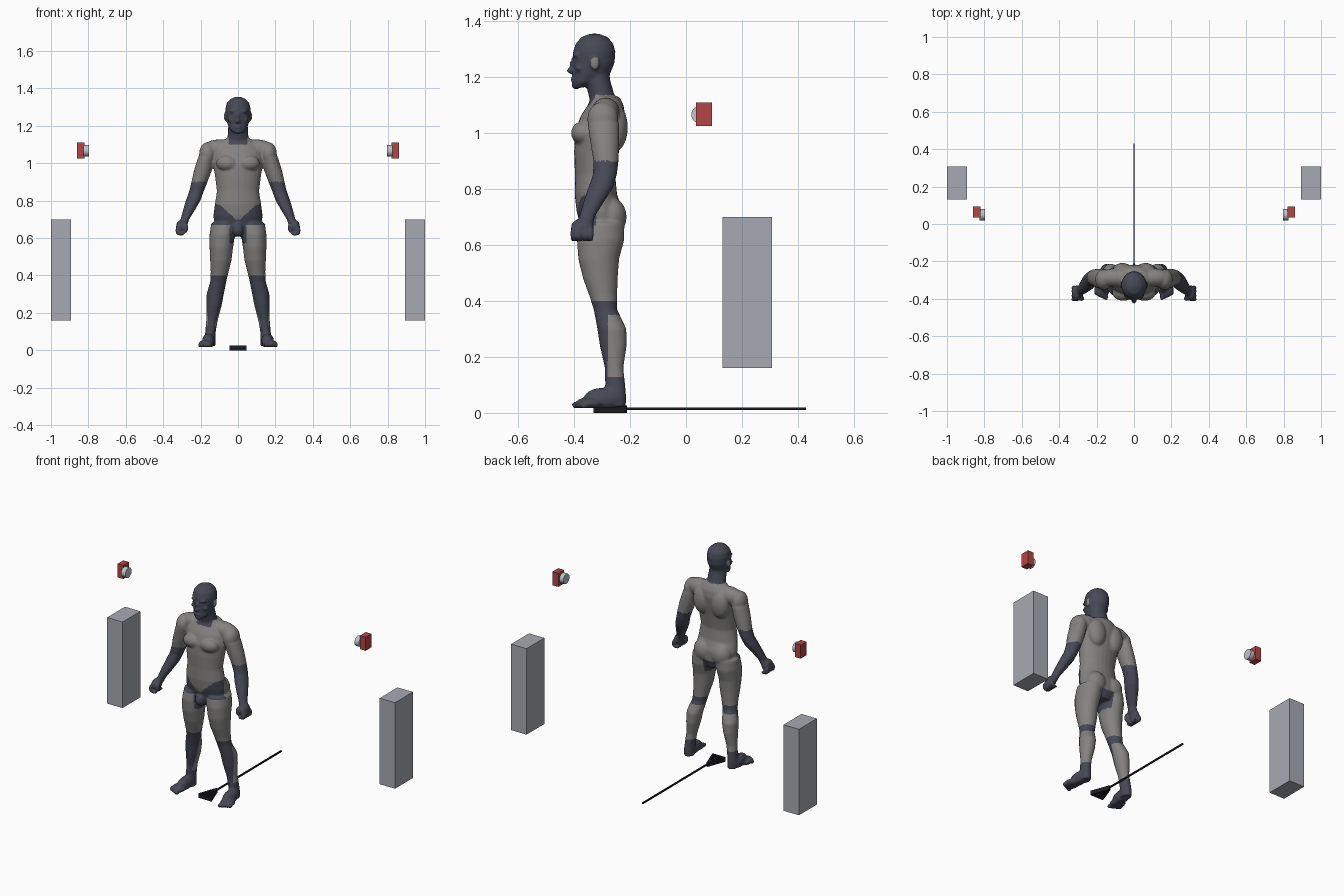
import bpy, bmesh
from math import pi, cos, sin
from mathutils import Vector, Matrix

cube = bpy.data.objects.get("Cube")
if cube:
    bpy.data.objects.remove(cube, do_unlink=True)


def material(name, r, g, b):
    m = bpy.data.materials.new(name)
    m.use_nodes = True
    m.diffuse_color = (r, g, b, 1)
    m.node_tree.nodes["Principled BSDF"].inputs["Base Color"].default_value = (r, g, b, 1)
    return m


skin = material("warm grey", .23, .225, .22)
dark = material("dark slate", .06, .067, .09)
pale = material("pale grey", .38, .41, .45)
red = material("red", .46, .06, .06)
glass = material("lens grey", .52, .56, .6)
black = material("black", .012, .012, .016)


def make_object(name, bm, *mats):
    mesh = bpy.data.meshes.new(name)
    bmesh.ops.recalc_face_normals(bm, faces=bm.faces)
    bm.to_mesh(mesh)
    bm.free()
    for m in mats:
        mesh.materials.append(m)
    obj = bpy.data.objects.new(name, mesh)
    bpy.context.scene.collection.objects.link(obj)
    return obj


def tube(bm, rings, side=1, n=24):
    """Closed loft through horizontal ellipses: x, y, z, x radius, y radius."""
    loops = []
    for x, y, z, rx, ry in rings:
        loops.append([bm.verts.new((side * (x + rx * cos(2 * pi * i / n)),
                                    y + ry * sin(2 * pi * i / n), z)) for i in range(n)])
    for a, b in zip(loops, loops[1:]):
        for i in range(n):
            j = (i + 1) % n
            bm.faces.new((a[i], a[j], b[j], b[i]))
    bm.faces.new(loops[0])
    bm.faces.new(loops[-1])


def blob(bm, centre, radii, side=1):
    """Ellipsoid used for a muscle or a feature."""
    place = Matrix.Translation((side * centre[0], centre[1], centre[2]))
    bmesh.ops.create_uvsphere(bm, u_segments=20, v_segments=12, radius=1,
                              matrix=place @ Matrix.Diagonal((*radii, 1)))


def box(name, low, high, mat):
    bm = bmesh.new()
    low, high = Vector(low), Vector(high)
    place = Matrix.Translation((low + high) / 2) @ Matrix.Diagonal((*(high - low), 1))
    bmesh.ops.create_cube(bm, size=1, matrix=place)
    return make_object(name, bm, mat)


def bar(bm, a, b, width, height):
    """Flat bar between two points."""
    a, b = Vector(a), Vector(b)
    d = b - a
    place = Matrix.Translation((a + b) / 2) @ d.to_track_quat('X', 'Z').to_matrix().to_4x4()
    bmesh.ops.create_cube(bm, size=1, matrix=place @ Matrix.Diagonal((d.length + width * .6, width, height, 1)))


# Torso, neck and head
bm = bmesh.new()
tube(bm, [(0, -.3, .61, .06, .06), (0, -.3, .66, .125, .075), (0, -.308, .72, .132, .083),
          (0, -.322, .78, .124, .076), (0, -.325, .85, .113, .072), (0, -.32, .93, .123, .08),
          (0, -.312, 1, .134, .086), (0, -.297, 1.06, .132, .08),
          (0, -.287, 1.1, .11, .064), (0, -.288, 1.13, .07, .05)])
tube(bm, [(0, -.285, 1.08, .065, .052), (0, -.303, 1.14, .056, .046),
          (0, -.317, 1.19, .053, .046), (0, -.325, 1.23, .05, .05)])
tube(bm, [(0, -.383, 1.163, .025, .02), (0, -.365, 1.18, .044, .042), (0, -.338, 1.21, .057, .066),
          (0, -.33, 1.25, .065, .075), (0, -.328, 1.29, .068, .076), (0, -.327, 1.32, .061, .067),
          (0, -.327, 1.343, .041, .047), (0, -.327, 1.355, .014, .016)])
blob(bm, (0, -.406, 1.223), (.014, .022, .012))   # nose
blob(bm, (0, -.402, 1.245), (.009, .014, .026))   # nose bridge
blob(bm, (0, -.4, 1.192), (.021, .014, .009))     # lips
blob(bm, (0, -.393, 1.17), (.022, .016, .014))    # chin
blob(bm, (0, -.372, .645), (.03, .032, .038))     # groin

for s in (1, -1):
    # Face and trunk muscles
    blob(bm, (.026, -.391, 1.277), (.024, .014, .008), s)   # brow
    blob(bm, (.036, -.38, 1.232), (.02, .016, .013), s)     # cheek
    blob(bm, (.067, -.326, 1.25), (.009, .016, .025), s)    # ear
    blob(bm, (.057, -.367, 1.0), (.06, .044, .043), s)      # chest
    blob(bm, (.062, -.252, 1.02), (.056, .044, .085), s)    # shoulder blade
    blob(bm, (.1, -.287, 1.075), (.095, .05, .052), s)      # trapezius
    blob(bm, (.163, -.297, 1.05), (.045, .056, .062), s)    # shoulder
    blob(bm, (.06, -.268, .7), (.064, .056, .07), s)        # buttock
    # Arm
    tube(bm, [(.15, -.295, 1.08, .04, .04), (.168, -.295, 1.03, .046, .056),
              (.188, -.29, .96, .048, .051), (.206, -.286, .9, .043, .045),
              (.222, -.29, .85, .039, .043), (.24, -.307, .8, .039, .044),
              (.262, -.332, .75, .032, .036), (.284, -.354, .7, .023, .028),
              (.297, -.366, .67, .026, .034)], s)
    # Hand with curled fingers and thumb
    blob(bm, (.305, -.37, .662), (.026, .042, .034), s)
    for i in range(4):
        y = -.403 + .021 * i
        blob(bm, (.322, y, .64), (.013, .011, .024), s)
        blob(bm, (.305, y, .622), (.02, .01, .01), s)
    blob(bm, (.28, -.398, .655), (.014, .014, .028), s)
    # Leg
    tube(bm, [(.075, -.3, .68, .068, .08), (.084, -.305, .62, .068, .085),
              (.089, -.312, .55, .063, .073), (.092, -.306, .48, .057, .062),
              (.098, -.296, .42, .048, .05), (.105, -.288, .37, .043, .042),
              (.122, -.265, .3, .046, .052), (.128, -.26, .24, .041, .048),
              (.139, -.257, .16, .031, .033), (.147, -.253, .1, .028, .036),
              (.15, -.251, .06, .03, .037), (.15, -.251, .022, .03, .036)], s)
    # Foot with toes
    blob(bm, (.158, -.295, .05), (.034, .072, .04), s)
    blob(bm, (.17, -.345, .034), (.042, .05, .022), s)
    for i in range(5):
        blob(bm, (.148 + .014 * i, -.392 + .007 * i, .028), (.01, .017, .013), s)

draft = make_object("body_draft", bm)
remesh = draft.modifiers.new("merge", 'REMESH')
remesh.mode = 'VOXEL'
remesh.voxel_size = .006
smooth = draft.modifiers.new("soften", 'SMOOTH')
smooth.factor = .5
smooth.iterations = 4
graph = bpy.context.evaluated_depsgraph_get()
body_mesh = bpy.data.meshes.new_from_object(draft.evaluated_get(graph))
bpy.data.objects.remove(draft, do_unlink=True)
body = bpy.data.objects.new("body", body_mesh)
bpy.context.scene.collection.objects.link(body)
body_mesh.materials.clear()
for m in (skin, dark):
    body_mesh.materials.append(m)
for v in body_mesh.vertices:      # flat soles
    v.co.z = max(v.co.z, .017)


def is_dark(c):
    x, y, z = abs(c.x), c.y, c.z
    head = z > 1.135 and x < .07 or z > 1.1 and x < .05 and y < -.32
    forearm = x > .163 and .55 < z < .9
    calf = .13 < z < .35 and y > -.28
    hip = y < -.32 and .67 < z < min(.78, .69 + .9 * x)
    groin = x < .045 and .57 < z < .66 or x < .04 and y < -.33 and .6 < z < .7
    return head or forearm or hip or groin or (z < .4 and not calf)


for p in body_mesh.polygons:
    p.use_smooth = True
    p.material_index = int(is_dark(p.center))

# Side blocks and wall units with round lenses
for s, label in ((1, "left"), (-1, "right")):
    box(label + "_block", (min(s, s * .893), .13, .16), (max(s, s * .893), .307, .7), pale)
    ends = sorted((s * .822, s * .862))
    box(label + "_unit", (ends[0], .036, 1.025), (ends[1], .093, 1.11), red)
    bm = bmesh.new()
    bmesh.ops.create_cone(bm, cap_ends=True, segments=32, radius1=.031, radius2=.031, depth=.03,
                          matrix=Matrix.Translation((s * .811, .05, 1.066)) @ Matrix.Rotation(pi / 2, 4, 'Y'))
    make_object(label + "_lens", bm, glass)

# Floor pole with an open triangular head
bm = bmesh.new()
bar(bm, (0, -.22, .015), (0, .427, .015), .008, .009)
make_object("floor_pole", bm, black)
bm = bmesh.new()
tip, left, right = (0, -.215, .013), (.04, -.325, .013), (-.04, -.325, .013)
for a, b in ((tip, left), (tip, right), (left, right),
             ((0, -.325, .013), tip), ((.022, -.275, .013), (-.022, -.275, .013))):
    bar(bm, a, b, .011, .026)
make_object("triangle_head", bm, black)
